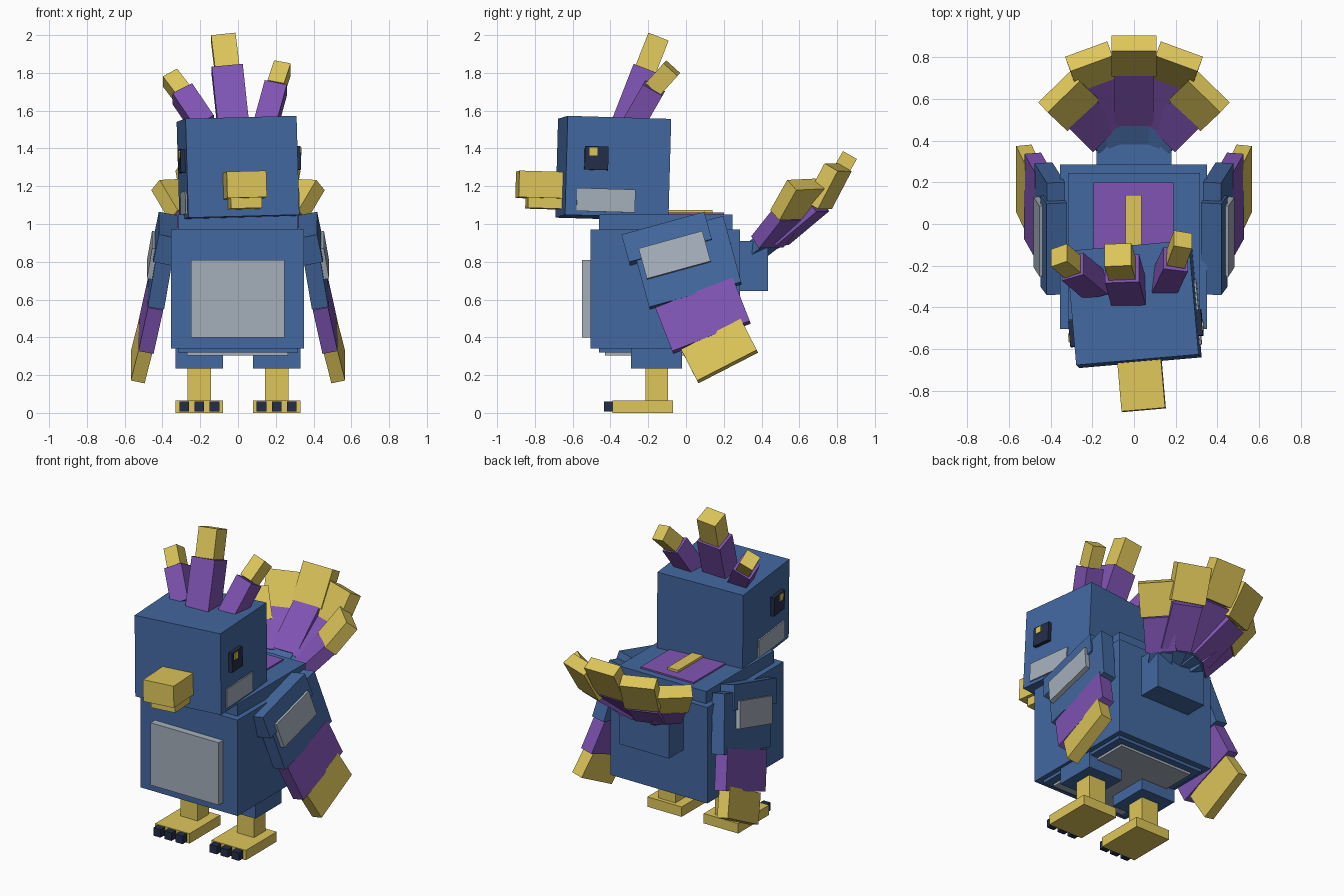
import bpy, bmesh
from math import radians
from mathutils import Matrix, Vector, Euler

if "Cube" in bpy.data.objects:
    bpy.data.objects.remove(bpy.data.objects["Cube"], do_unlink=True)


def material(name, rgb):
    colour = [(c / 255 / 12.92) if c < 11 else ((c / 255 + 0.055) / 1.055) ** 2.4 for c in rgb] + [1]
    mat = bpy.data.materials.new(name)
    mat.use_nodes = True
    mat.diffuse_color = colour
    mat.node_tree.nodes["Principled BSDF"].inputs["Base Color"].default_value = colour
    return mat


BLUE = material("feather blue", (67, 104, 160))
PURPLE = material("feather purple", (128, 84, 180))
YELLOW = material("golden yellow", (222, 198, 90))
GREY = material("pale grey", (165, 175, 187))
NAVY = material("dark navy", (35, 45, 72))


def block(name, matrix, mat):
    """Unit cube shaped by a matrix."""
    bm = bmesh.new()
    bmesh.ops.create_cube(bm, size=1, matrix=matrix)
    bmesh.ops.recalc_face_normals(bm, faces=bm.faces)
    mesh = bpy.data.meshes.new(name)
    bm.to_mesh(mesh)
    bm.free()
    mesh.materials.append(mat)
    obj = bpy.data.objects.new(name, mesh)
    bpy.context.collection.objects.link(obj)
    return obj


def box(name, mat, xs, ys, zs, frame=Matrix()):
    """Box given by its extents, in an optional tilted frame."""
    spans = (xs, ys, zs)
    middle = Vector([(a + b) / 2 for a, b in spans])
    size = [abs(b - a) for a, b in spans]
    return block(name, frame @ Matrix.Translation(middle) @ Matrix.Diagonal((*size, 1)), mat)


def beam(name, mat, start, end, width, depth, across):
    """Box running from start to end, its width lying along 'across'."""
    start, end = Vector(start), Vector(end)
    axis = (end - start).normalized()
    side = Vector(across)
    side = (side - axis * side.dot(axis)).normalized()
    thick = axis.cross(side)
    turn = Matrix((side, thick, axis)).transposed().to_4x4()
    size = Matrix.Diagonal((width, depth, (end - start).length, 1))
    return block(name, Matrix.Translation((start + end) / 2) @ turn @ size, mat)


# Body, belly panel, back saddle
box("body", BLUE, (-.355, .35), (-.505, .285), (.34, .97))
box("body_core", BLUE, (-.318, .318), (-.46, .245), (.32, 1.05))
box("belly_panel", GREY, (-.25, .245), (-.55, -.5), (.4, .81))
box("underside_panel", GREY, (-.27, .265), (-.43, .2), (.305, .33))
box("back_patch", PURPLE, (-.195, .19), (-.15, .2), (1.04, 1.06))
box("back_stripe", YELLOW, (-.04, .035), (-.12, .14), (1.05, 1.075))

# Legs and feet
for side, word in ((-1, "right"), (1, "left")):
    x = side * .205
    box(word + "_thigh", BLUE, (x - .125, x + .125), (-.29, -.02), (.235, .36))
    box(word + "_shin", YELLOW, (x - .062, x + .062), (-.215, -.095), (.05, .245))
    box(word + "_foot", YELLOW, (x - .125, x + .125), (-.39, -.07), (0, .065))
    for i in (-1, 0, 1):
        c = x + i * .08
        box(f"{word}_claw_{i + 2}", NAVY, (c - .026, c + .026), (-.435, -.385), (.008, .06))

# Head, tilted and turned a little
head = Matrix.Translation((0, -.385, 1.295)) @ Euler(
    (radians(-1.7), radians(-1.5), radians(5))).to_matrix().to_4x4()
box("head", BLUE, (-.295, .295), (-.275, .275), (-.262, .262), head)
box("upper_beak", YELLOW, (-.105, .105), (-.507, -.265), (-.17, -.03), head)
box("lower_beak", YELLOW, (-.083, .083), (-.455, -.265), (-.225, -.16), head)
for side, word in ((-1, "right"), (1, "left")):
    box(word + "_eye", NAVY, (side * .28, side * .32), (-.18, -.055), (-.02, .105), head)
    box(word + "_pupil", YELLOW, (side * .29, side * .326), (-.157, -.115), (.055, .097), head)
    box(word + "_cheek", GREY, (side * .28, side * .303), (-.215, .095), (-.24, -.118), head)

# Crest feathers: root, joint, tip, purple size, yellow size
crest = {
    "middle": ((-.025, -.33, 1.52), (-.057, -.215, 1.815), (-.078, -.148, 1.985), (.165, .14), (.13, .115)),
    "right": ((-.18, -.3, 1.52), (-.295, -.205, 1.69), (-.36, -.15, 1.775), (.12, .12), (.09, .1)),
    "left": ((.145, -.285, 1.52), (.2, -.17, 1.72), (.235, -.075, 1.825), (.12, .12), (.09, .1)),
}
for word, (root, joint, tip, big, small) in crest.items():
    beam(word + "_crest_base", PURPLE, root, joint, *big, (1, 0, 0))
    beam(word + "_crest_tip", YELLOW, joint, tip, *small, (1, 0, 0))

# Wings: material, start, end, width, thickness, slope of the broad side
wing = {
    "shoulder": (BLUE, (.37, -.12, .995), (.4, -.08, .85), .455, .1, 15.5),
    "upper_wing": (BLUE, (.375, -.045, .97), (.435, .05, .62), .505, .088, 15.5),
    "wing_panel": (GREY, (.44, -.082, .915), (.468, -.038, .755), .35, .03, 15.5),
    "mid_wing": (PURPLE, (.436, .045, .63), (.487, .135, .4), .44, .082, 21),
    "wing_tip": (YELLOW, (.488, .135, .41), (.53, .22, .245), .355, .075, 26),
}
for word, mirror in (("right", -1), ("left", 1)):
    flip = Vector((mirror, 1, 1))
    for part, (mat, a, b, width, thick, slope) in wing.items():
        across = Matrix.Rotation(radians(slope), 3, "X") @ Vector((0, 1, 0))
        beam(f"{word}_{part}", mat, Vector(a) * flip, Vector(b) * flip, width, thick, across)

# Tail: a block with a fan of five bent feathers
box("tail_base", BLUE, (-.18, .18), (.24, .435), (.645, .91))
fan = {
    "middle": ((0, .3, .83), (0, .5, .93), (0, .745, 1.15), (0, .868, 1.365)),
    "inner": ((.03, .3, .83), (.09, .485, .92), (.18, .7, 1.1), (.217, .805, 1.3)),
    "outer": ((.07, .32, .82), (.15, .43, .905), (.265, .545, 1.05), (.36, .635, 1.21)),
}
layers = (("root", BLUE, .14, .07), ("vane", PURPLE, .185, .085), ("tip", YELLOW, .215, .085))
for word, points in fan.items():
    for mirror in ((1,) if word == "middle" else (-1, 1)):
        pts = [Vector(p) * Vector((mirror, 1, 1)) for p in points]
        label = word if word == "middle" else ("left_" if mirror > 0 else "right_") + word
        heading = pts[3] - pts[0]
        across = (heading.y, -heading.x, 0)
        for (part, mat, width, thick), a, b in zip(layers, pts, pts[1:]):
            beam(f"{label}_tail_{part}", mat, a, b, width, thick, across)
